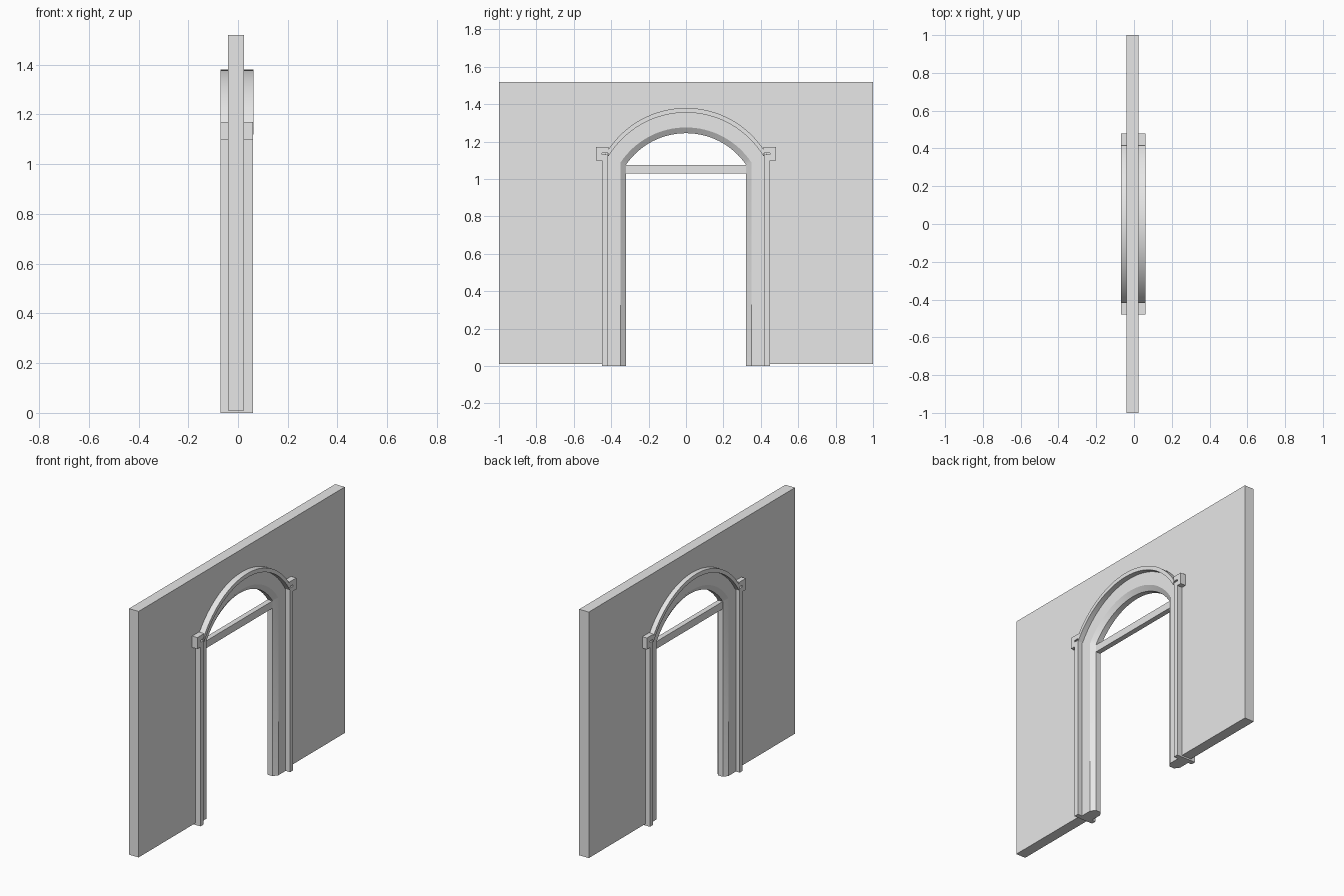
import bpy
import bmesh
import math

if "Cube" in bpy.data.objects:
    bpy.data.objects.remove(bpy.data.objects["Cube"], do_unlink=True)

STEPS = 32
MID = -0.0075          # centre plane of the wall thickness

plaster = bpy.data.materials.new("light_grey")
plaster.use_nodes = True
plaster.diffuse_color = (0.8, 0.8, 0.8, 1)
plaster.node_tree.nodes["Principled BSDF"].inputs["Base Color"].default_value = (0.8, 0.8, 0.8, 1)


def finish(bm, name, smooth=False):
    bmesh.ops.recalc_face_normals(bm, faces=bm.faces)
    mesh = bpy.data.meshes.new(name)
    bm.to_mesh(mesh)
    bm.free()
    mesh.materials.append(plaster)
    obj = bpy.data.objects.new(name, mesh)
    bpy.context.collection.objects.link(obj)
    if smooth:
        bpy.ops.object.select_all(action='DESELECT')
        obj.select_set(True)
        bpy.context.view_layer.objects.active = obj
        bpy.ops.object.shade_smooth_by_angle(angle=math.radians(25))
    return obj


def slab(name, outline, x0, x1):
    """Extrude a (y, z) outline from x0 to x1."""
    bm = bmesh.new()
    face = bm.faces.new([bm.verts.new((x0, y, z)) for y, z in outline])
    ext = bmesh.ops.extrude_face_region(bm, geom=[face])
    moved = [v for v in ext["geom"] if isinstance(v, bmesh.types.BMVert)]
    bmesh.ops.translate(bm, verts=moved, vec=(x1 - x0, 0, 0))
    return finish(bm, name)


def box(name, y0, y1, z0, z1, x0, x1):
    return slab(name, [(y0, z0), (y1, z0), (y1, z1), (y0, z1)], x0, x1)


def arc(half, spring, crown):
    """Segmental arch from -half to +half."""
    rise = crown - spring
    r = (half ** 2 + rise ** 2) / (2 * rise)
    a = math.asin(half / r)
    angles = [-a + 2 * a * i / STEPS for i in range(STEPS + 1)]
    return [(r * math.sin(t), crown - r + r * math.cos(t)) for t in angles]


def opening(half, base, spring, crown):
    """Jambs and arch as one open path."""
    return [(-half, base)] + arc(half, spring, crown) + [(half, base)]


def sweep(name, inner, outer, profile):
    """Loft a closed profile of (inner-to-outer fraction, x) along two paths."""
    bm = bmesh.new()
    rings = []
    for (ya, za), (yb, zb) in zip(inner, outer):
        rings.append([bm.verts.new((x, ya + (yb - ya) * t, za + (zb - za) * t))
                      for t, x in profile])
    n = len(profile)
    for a, b in zip(rings, rings[1:]):
        for i in range(n):
            j = (i + 1) % n
            bm.faces.new((a[i], a[j], b[j], b[i]))
    bm.faces.new(rings[0])
    bm.faces.new(rings[-1])
    return finish(bm, name, True)


# Wall with the arched doorway
doorway = opening(0.43, 0.01, 1.13, 1.365)
slab("wall", [(-1, 0.01)] + doorway + [(1, 0.01), (1, 1.52), (-1, 1.52)], -0.04, 0.025)

# Chamfered casing lining the doorway
casing = [(0, MID - 0.017), (0, MID + 0.017), (0.28, MID + 0.037),
          (1.06, MID + 0.037), (1.06, MID - 0.037), (0.28, MID - 0.037)]
sweep("casing", opening(0.322, 0, 1.075, 1.245),
      opening(0.42, 0, 1.125, 1.355), casing)

# Raised moulding over the arch
sweep("arch_moulding", arc(0.415, 1.12, 1.355), arc(0.42, 1.15, 1.38),
      [(0, -0.07), (0, 0.062), (1, 0.062), (1, -0.07)])

# Raised side strips and the notched ears at the spring of the arch
ear = [(0.48, 1.10), (0.48, 1.17), (0.415, 1.17), (0.415, 1.14),
       (0.45, 1.14), (0.45, 1.13), (0.42, 1.13), (0.42, 1.10)]
for side, s in (("left", 1), ("right", -1)):
    box(side + "_side_strip", s * 0.42, s * 0.45, 0, 1.10, -0.07, 0.06)
    slab(side + "_ear", [(s * y, z) for y, z in ear], -0.07, 0.06)

# Transom bar below the fanlight
box("transom", -0.33, 0.33, 1.03, 1.075, MID - 0.016, MID + 0.016)
